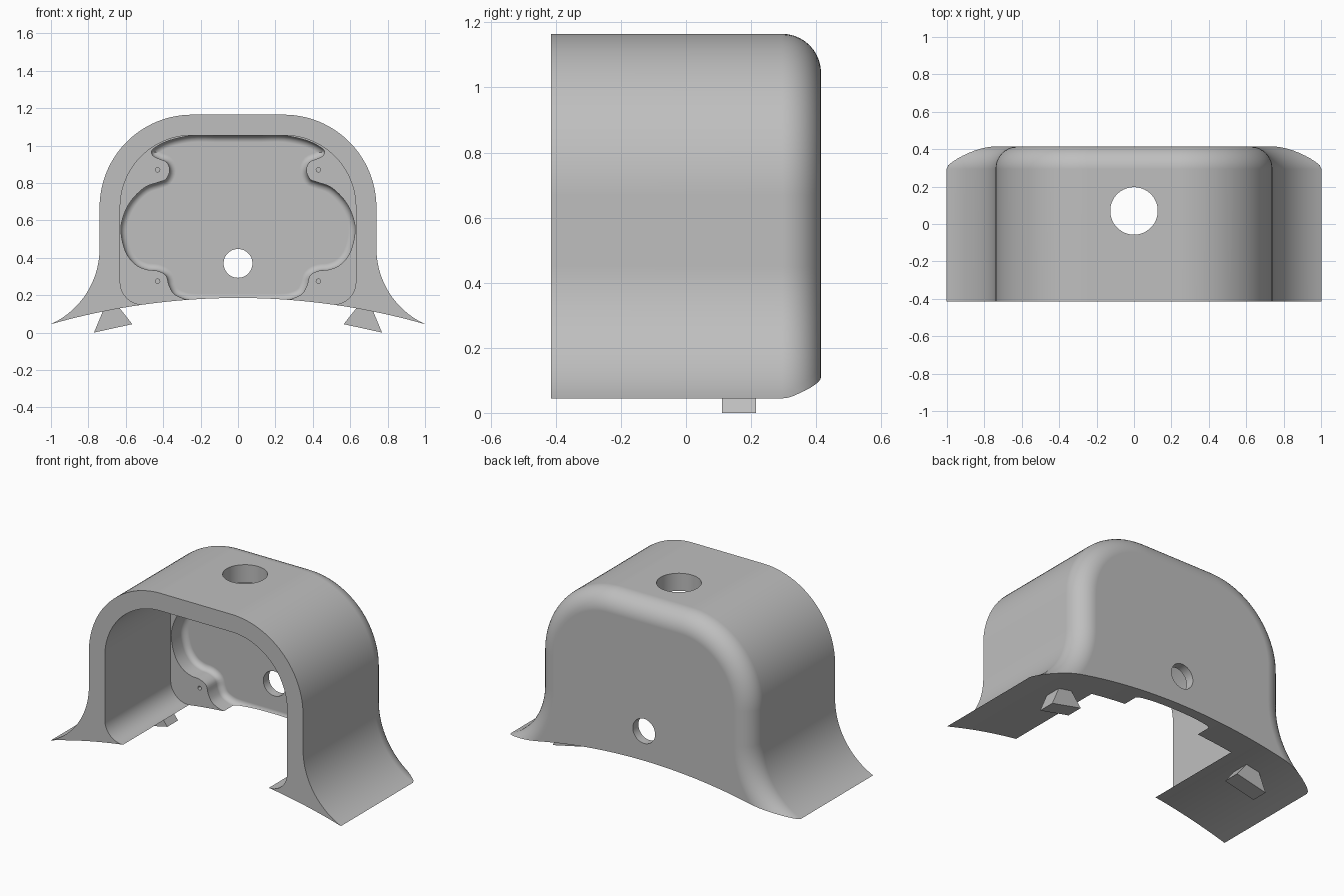
import bpy, bmesh, math
from mathutils import Vector

cube = bpy.data.objects.get("Cube")
if cube:
    bpy.data.objects.remove(cube, do_unlink=True)

grey = bpy.data.materials.new("plain grey")
grey.use_nodes = True
grey.diffuse_color = (0.52, 0.52, 0.52, 1)
grey.node_tree.nodes["Principled BSDF"].inputs["Base Color"].default_value = grey.diffuse_color


def arc(cx, cz, r, start, end, n):
    """Points on a circle in the x-z plane, angles in degrees."""
    angles = [math.radians(start + (end - start) * i / n) for i in range(n + 1)]
    return [(cx + r * math.cos(a), cz + r * math.sin(a)) for a in angles]


def mirrored(half):
    """Closed outline from its right half, listed bottom to top."""
    return half + [(-x, z) for x, z in reversed(half)]


def smooth_path(pts, n=4):
    """Catmull-Rom curve through the points."""
    out = []
    for i in range(len(pts) - 1):
        a, b, c, d = (Vector(pts[min(max(i + k, 0), len(pts) - 1)]) for k in (-1, 0, 1, 2))
        for s in range(n):
            t = s / n
            p = b + (c - a) * t / 2 + (2 * a - 5 * b + 4 * c - d) * t * t / 2 \
                + (3 * b - a - 3 * c + d) * t ** 3 / 2
            out.append(tuple(p))
    return out + [pts[-1]]


def inset(outline, dist):
    """Move the outline inwards, by less where it bends tightly."""
    out = []
    for i, p in enumerate(outline):
        p = Vector(p)
        d0 = p - Vector(outline[i - 1])
        d1 = Vector(outline[(i + 1) % len(outline)]) - p
        turn = math.atan2(d0.x * d1.y - d0.y * d1.x, d0.dot(d1))
        limit = dist
        if turn > 0.01:
            limit = min(dist, 0.9 * (d0.length + d1.length) / 2 / turn)
        d = d0.normalized() + d1.normalized()
        out.append(p + Vector((-d.y, d.x)).normalized() * limit)
    return out


def loft(name, outline, front, back, fillet=0, steps=10):
    """Solid along y from a closed outline, with a rounded back edge."""
    rings = [(0, front)]
    if fillet:
        for k in range(steps + 1):
            a = math.pi / 2 * k / steps
            rings.append((fillet * (1 - math.cos(a)), back - fillet + fillet * math.sin(a)))
    else:
        rings.append((0, back))
    bm = bmesh.new()
    loops = [[bm.verts.new((x, y, z)) for x, z in (inset(outline, t) if t else outline)]
             for t, y in rings]
    n = len(outline)
    for a, b in zip(loops, loops[1:]):
        for i in range(n):
            j = (i + 1) % n
            bm.faces.new((a[i], a[j], b[j], b[i]))
    bm.faces.new(loops[0])
    bm.faces.new(loops[-1])
    bmesh.ops.recalc_face_normals(bm, faces=bm.faces)
    mesh = bpy.data.meshes.new(name)
    bm.to_mesh(mesh)
    bm.free()
    mesh.materials.append(grey)
    obj = bpy.data.objects.new(name, mesh)
    bpy.context.collection.objects.link(obj)
    return obj


def drill(name, r, depth, loc, along_y=True, sides=48):
    rot = (math.pi / 2, 0, 0) if along_y else (0, 0, 0)
    bpy.ops.mesh.primitive_cylinder_add(vertices=sides, radius=r, depth=depth,
                                        location=loc, rotation=rot)
    obj = bpy.context.object
    obj.name = name
    obj.data.materials.append(grey)
    return obj


def activate(obj):
    bpy.ops.object.select_all(action='DESELECT')
    obj.select_set(True)
    bpy.context.view_layer.objects.active = obj


def cut(obj, cutter):
    cutter.hide_render = True
    activate(obj)
    mod = obj.modifiers.new("cut", 'BOOLEAN')
    mod.operation = 'DIFFERENCE'
    mod.solver = 'EXACT'
    mod.object = cutter
    bpy.ops.object.modifier_apply(modifier=mod.name)
    bpy.data.objects.remove(cutter, do_unlink=True)


# Housing shell: flared feet, straight sides, round shoulders, rounded back edge
half = [(1.5, -0.184)]
half += arc(1.185, 0.45, 0.445, 245.4, 180, 20)
half += arc(0.245, 0.67, 0.495, 0, 90, 28)
housing = loft("housing", mirrored(half), -0.415, 0.415, 0.12)

# Curved underside
under = arc(0, -3.455, 3.64, 64, 116, 72)
cut(housing, loft("underside_cutter", under + [(-1.7, -1), (1.7, -1)], -1, 1))

# Main cavity, open at the front and below
half = arc(0.51, 0.27, 0.12, -90, 0, 12) + arc(0.245, 0.67, 0.385, 0, 90, 24)
cut(housing, loft("cavity_cutter", mirrored(half), -1, 0.235))

# Recess in the back wall, shaped around four screw bosses
recess = [(0.15, 0.172), (0.25, 0.174), (0.30, 0.185), (0.345, 0.21), (0.37, 0.255),
          (0.385, 0.305), (0.43, 0.33), (0.49, 0.337), (0.55, 0.365), (0.60, 0.43),
          (0.625, 0.53), (0.617, 0.61), (0.575, 0.70), (0.50, 0.775), (0.42, 0.805),
          (0.385, 0.82), (0.365, 0.865), (0.38, 0.91), (0.425, 0.93), (0.458, 0.95),
          (0.453, 0.982), (0.37, 1.026), (0.25, 1.052), (0.12, 1.052)]
cut(housing, loft("recess_cutter", mirrored(smooth_path(recess)), 0.15, 0.36, 0.035, 6))

# Cable hole in the back, round opening in the top, screw holes in the bosses
cut(housing, drill("back_hole_cutter", 0.077, 0.4, (0, 0.45, 0.37)))
cut(housing, drill("top_hole_cutter", 0.127, 0.5, (0, 0.07, 1.15), False, 64))
for side in (-1, 1):
    for z in (0.275, 0.87):
        cut(housing, drill("screw_hole_cutter", 0.012, 0.12, (side * 0.43, 0.235, z), True, 16))

activate(housing)
bpy.ops.object.shade_smooth_by_angle(angle=math.radians(30))
weighted = housing.modifiers.new("weighted normals", 'WEIGHTED_NORMAL')
weighted.keep_sharp = True

# Dovetail clips under the feet
clip = [(0.77, 0.0), (0.72, 0.12), (0.64, 0.14), (0.565, 0.045)]
loft("clip_left", clip, 0.11, 0.215)
loft("clip_right", [(-x, z) for x, z in clip], 0.11, 0.215)
